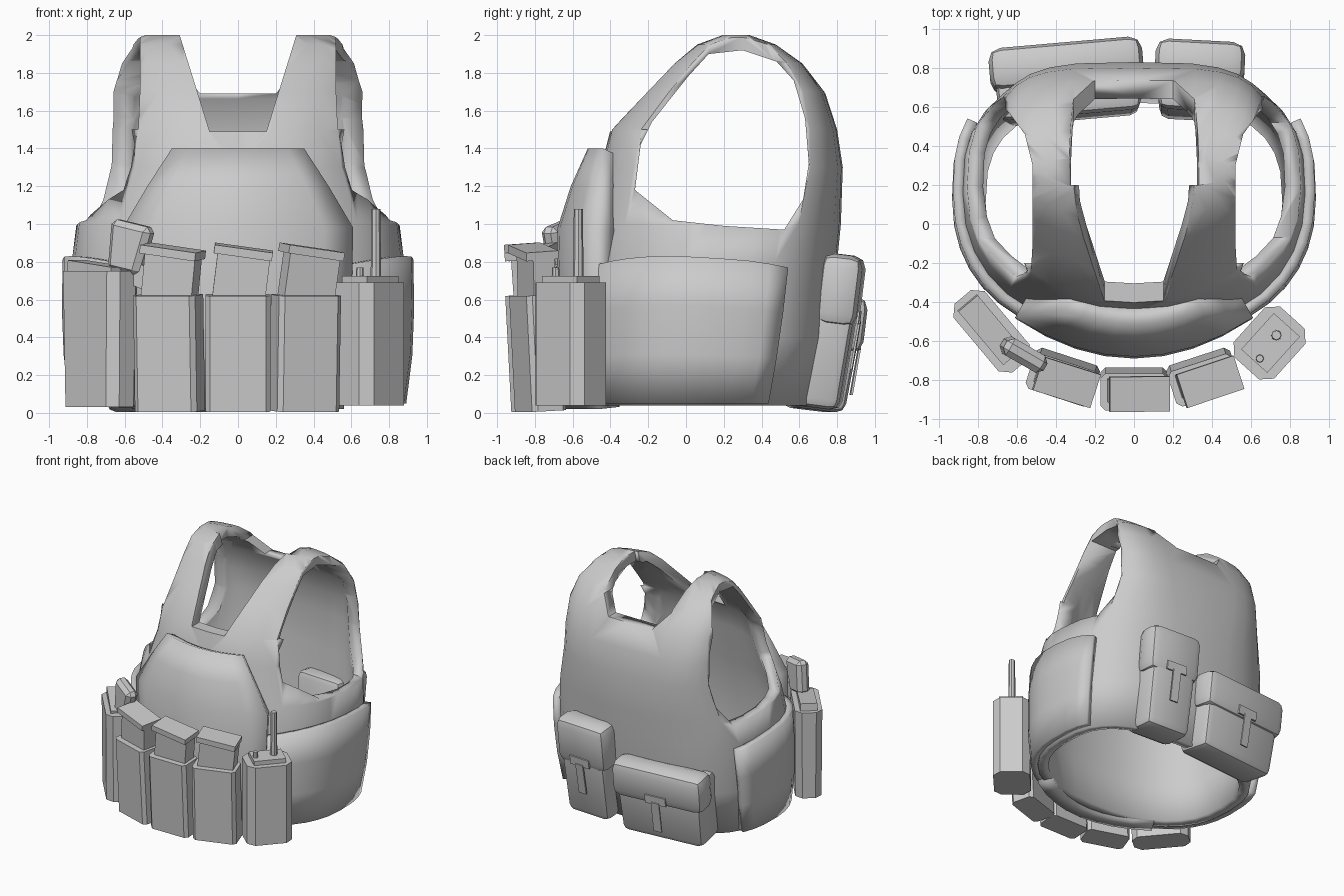
import bpy, bmesh
from math import cos, sin, pi, radians
from mathutils import Matrix, Vector

if "Cube" in bpy.data.objects:
    bpy.data.objects.remove(bpy.data.objects["Cube"])

grey = bpy.data.materials.new("plain grey")
grey.use_nodes = True
grey.diffuse_color = (0.6, 0.6, 0.6, 1)
grey.node_tree.nodes["Principled BSDF"].inputs["Base Color"].default_value = (0.6, 0.6, 0.6, 1)


def finish(name, bm, angle=30):
    bmesh.ops.recalc_face_normals(bm, faces=bm.faces)
    me = bpy.data.meshes.new(name)
    bm.to_mesh(me)
    bm.free()
    me.materials.append(grey)
    ob = bpy.data.objects.new(name, me)
    bpy.context.collection.objects.link(ob)
    bpy.ops.object.select_all(action='DESELECT')
    ob.select_set(True)
    bpy.context.view_layer.objects.active = ob
    bpy.ops.object.shade_smooth_by_angle(angle=radians(angle))
    return ob


def apply_modifiers(ob):
    dg = bpy.context.evaluated_depsgraph_get()
    me = bpy.data.meshes.new_from_object(ob.evaluated_get(dg))
    ob.modifiers.clear()
    ob.data = me


def grid(bm, rows, closed=False):
    vs = [[bm.verts.new(p) for p in r] for r in rows]
    n = len(rows[0])
    for a, b in zip(vs, vs[1:]):
        for i in range(n if closed else n - 1):
            j = (i + 1) % n
            bm.faces.new((a[i], a[j], b[j], b[i]))
    return vs


def solidify(ob, thickness, offset):
    m = ob.modifiers.new("thickness", 'SOLIDIFY')
    m.thickness, m.offset = thickness, offset


def prism(name, pts, axis, lo, hi):
    """Extrude a 2D outline along x (pts are y,z), y (pts are x,z) or z (pts are x,y)."""
    bm = bmesh.new()
    place = {'x': lambda p, d: (d, p[0], p[1]), 'y': lambda p, d: (p[0], d, p[1]),
             'z': lambda p, d: (p[0], p[1], d)}[axis]
    ends = [[bm.verts.new(place(p, d)) for p in pts] for d in (lo, hi)]
    for e in ends:
        bm.faces.new(e)
    for i in range(len(pts)):
        j = (i + 1) % len(pts)
        bm.faces.new((ends[0][i], ends[0][j], ends[1][j], ends[1][i]))
    return finish(name, bm)


def box(name, size, loc, turn=0, lean=0, roll=0, taper=(1, 1), bevel=0, upright=False, seg=1):
    """Box standing on loc; taper scales the bottom, turn/lean/roll in degrees."""
    bm = bmesh.new()
    bmesh.ops.create_cube(bm, size=1)
    for v in bm.verts:
        low = v.co.z < 0
        v.co = Vector((v.co.x * size[0] * (taper[0] if low else 1),
                       v.co.y * size[1] * (taper[1] if low else 1),
                       (v.co.z + 0.5) * size[2]))
    if bevel:
        edges = [e for e in bm.edges
                 if not upright or abs(e.verts[0].co.z - e.verts[1].co.z) > size[2] / 2]
        bmesh.ops.bevel(bm, geom=edges, offset=bevel, segments=seg, affect='EDGES', profile=0.5)
    bm.transform(Matrix.Translation(loc) @ Matrix.Rotation(radians(turn), 4, 'Z')
                 @ Matrix.Rotation(radians(lean), 4, 'X') @ Matrix.Rotation(radians(roll), 4, 'Y'))
    return finish(name, bm)


# Torso sections: height, half width, front y, back y
SECTIONS = [(0.04, .84, -.54, .70), (0.4, .885, -.56, .77), (0.8, .88, -.54, .80),
            (1.0, .855, -.50, .82), (1.3, .74, -.45, .83), (1.5, .715, -.40, .80),
            (1.7, .70, -.22, .735), (1.85, .67, -.08, .62), (1.95, .62, .04, .48),
            (2.0, .49, .18, .34)]


def section(z):
    for a, b in zip(SECTIONS, SECTIONS[1:]):
        if z <= b[0]:
            t = max(0, (z - a[0]) / (b[0] - a[0]))
            return [p + (q - p) * t for p, q in zip(a, b)][1:]


def torso_point(angle, z, grow=0):
    w, f, b = section(z)
    mid = f + (b - f) * .52
    c, s = cos(angle), sin(angle)
    # the back gets squarer towards the shoulders
    square = 2.7 + 1.4 * min(1, max(0, (z - 1) * 2))
    p = 2 / (2.3 if s < 0 else square)
    half = (mid - f if s < 0 else b - mid) + grow
    x = abs(c) ** p * (w + grow) * (1 if c > 0 else -1)
    y = abs(s) ** p * half * (1 if s > 0 else -1)
    return (x, mid + y, z)


# Vest shell, then arm and neck openings cut out of it
bm = bmesh.new()
rings = grid(bm, [[torso_point(2 * pi * i / 32, s[0]) for i in range(32)] for s in SECTIONS], True)
bm.faces.new(rings[-1])
vest = finish("vest_shell", bm, 40)
solidify(vest, .08, -1)
apply_modifiers(vest)
arm = [(-.27, 1.18), (-.24, 1.42), (-.18, 1.54), (.01, 1.78), (.12, 1.9), (.3, 1.92), (.48, 1.86),
       (.57, 1.76), (.63, 1.56), (.65, 1.32), (.62, 1.13), (.52, .97), (.2, .99), (-.07, 1.02)]
edge = [(.55, -.6), (.52, -.1), (.52, .3), (.56, .46), (.64, .57), (1.2, .57), (1.2, -.6)]
cutters = [prism("arm_cutter", arm, 'x', -1.2, 1.2),
           prism("left_strap_trimmer", edge, 'z', 1.5, 2.2),
           prism("right_strap_trimmer", [(-x, y) for x, y in edge], 'z', 1.5, 2.2),
           prism("front_neck_cutter", [(-.15, 1.49), (.15, 1.49), (.34, 2.1), (-.34, 2.1)], 'y', -1, .3),
           prism("back_neck_cutter", [(-.2, 1.69), (.2, 1.69), (.31, 1.82), (.345, 2.1),
                                      (-.345, 2.1), (-.31, 1.82)], 'y', .2, 1.2)]
for c in cutters:
    c.hide_render = True
    m = vest.modifiers.new(c.name, 'BOOLEAN')
    m.operation, m.solver, m.object = 'DIFFERENCE', 'EXACT', c
apply_modifiers(vest)
for c in cutters:
    bpy.data.objects.remove(c)

# Curved front plate carrier
bm = bmesh.new()
rows = []
for z, w, f, sag in ((.02, .56, -.65, .19), (.5, .6, -.69, .2), (.98, .61, -.68, .2),
                     (1.2, .48, -.61, .15), (1.4, .35, -.52, .08)):
    rows.append([(w * t / 4, f + sag * (t / 4) ** 2, z) for t in range(-4, 5)])
grid(bm, rows)
plate = finish("front_plate", bm)
solidify(plate, .12, -1)
apply_modifiers(plate)

# Side bands wrapping the waist, slanted at the back edge
for side, label in ((1, "left"), (-1, "right")):
    bm = bmesh.new()
    rows = []
    for k in range(4):
        row = []
        for i in range(11):
            t = i / 10
            a = radians(-62 + t * (86 + k))
            x, y, z = torso_point(a, .05 + k / 3 * (.72 + .06 * sin(pi * t)), .05)
            row.append((side * x, y, z))
        rows.append(row)
    grid(bm, rows)
    band = finish(label + "_side_band", bm)
    solidify(band, .055, -1)
    apply_modifiers(band)

# Magazine pouches with capped magazines
for label, x, y, turn in (("right", -.36, -.77, -18), ("middle", 0, -.83, 0), ("left", .35, -.77, 18)):
    r = radians(turn)
    out = Vector((sin(r), -cos(r), 0))
    base = Vector((x, y, 0.01))
    box(label + "_magazine_pouch", (.345, .19, .615), base, turn, 3, bevel=.025, upright=True)
    top = base + out * .02
    box(label + "_magazine", (.28, .12, .28), top + Vector((0, 0, .57)), turn, 4, 7)
    box(label + "_magazine_cap", (.31, .18, .045), top + out * .02 + Vector((.025 * cos(r), 0, .82)), turn, 4, 8)

# Radio with collar, aerial and knob
box("radio_body", (.35, .28, .65), (.695, -.61, .04), 48, 0, bevel=.055, upright=True)
box("radio_collar", (.25, .18, .045), (.7, -.61, .68), 48)
for name, x, y, rad, z, h in (("radio_aerial", .73, -.57, .028, .7, .38), ("radio_knob", .645, -.69, .022, .7, .07)):
    bm = bmesh.new()
    bmesh.ops.create_cone(bm, cap_ends=True, segments=8, radius1=rad, radius2=rad * .85, depth=h,
                          matrix=Matrix.Translation((x, y, z + h / 2)))
    finish(name, bm)

# Holster with a grip standing out of it
box("holster", (.46, .21, .72), (-.73, -.55, .03), -50, 0, taper=(.94, .95), bevel=.05, upright=True)
box("holster_lid", (.36, .13, .06), (-.74, -.54, .73), -50, 0, 6)
box("holstered_grip", (.25, .1, .27), (-.6, -.65, .74), -30, 0, 12, taper=(.75, 1), bevel=.03)
box("grip_guard", (.1, .06, .12), (-.53, -.68, .67), -30, 0, 20)

# Rear pouches with flaps and hanging T straps
for label, x, y, w, h, turn, flap, z0 in (("large_rear", -.335, .67, .74, .58, 5, .3, 0.015),
                                          ("small_rear", .33, .67, .41, .78, -3, .38, .03)):
    box(label + "_pouch", (w, .36, h), (x, y, z0), turn, -7, taper=(.95, .8), bevel=.05, seg=2)
    r = radians(turn)
    back = Vector((-sin(r), cos(r), 0))
    box(label + "_flap", (w + .05, .22, flap), Vector((x, y, z0 + h - flap + .03)) + back * .125,
        turn, -7, bevel=.065, seg=2)
    low = z0 + h - flap
    box(label + "_strap", (.07, .012, .26), Vector((x, y, low - .2)) + back * .205, turn, -10)
    box(label + "_strap_bar", (.18, .014, .07), Vector((x, y, low + .04)) + back * .24, turn, -7)
